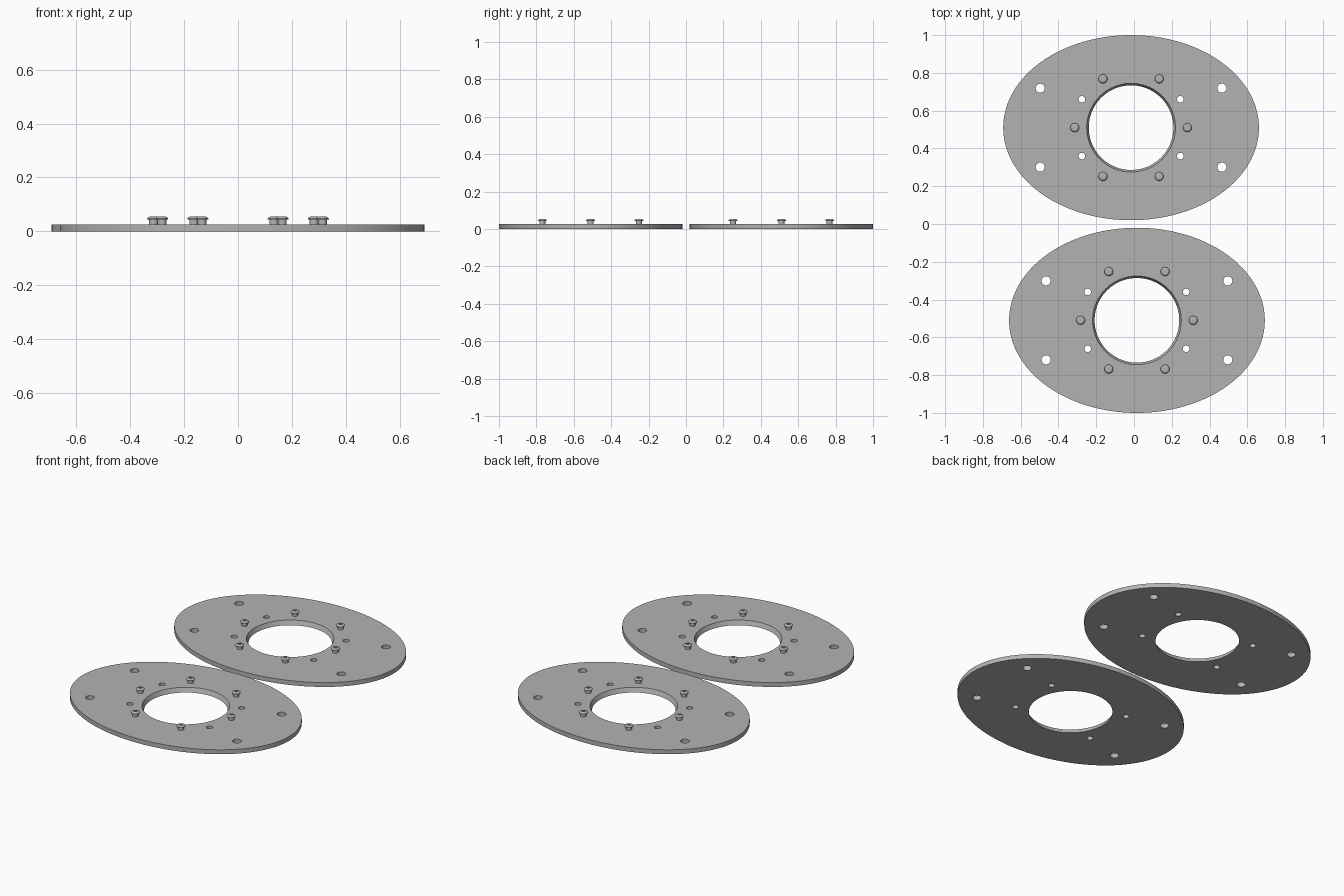
import bpy, bmesh, math

if "Cube" in bpy.data.objects:
    bpy.data.objects.remove(bpy.data.objects["Cube"])

CX, CY = 0.0155, 0.51          # plate centre offset
A, B, T = 0.677, 0.49, 0.026   # plate half axes and thickness

grey = bpy.data.materials.new("metal grey")
grey.diffuse_color = (0.45, 0.45, 0.45, 1)
grey.use_nodes = True
grey.node_tree.nodes["Principled BSDF"].inputs["Base Color"].default_value = grey.diffuse_color


def lathe(bm, profile, x=0, y=0, n=32, sx=1, sy=1):
    """Closed solid of revolution from (radius, z) points, bottom to top."""
    rings = [[bm.verts.new((x + r * sx * math.cos(2 * math.pi * i / n),
                            y + r * sy * math.sin(2 * math.pi * i / n), z))
              for i in range(n)] for r, z in profile]
    for lo, hi in zip(rings, rings[1:]):
        for i in range(n):
            j = (i + 1) % n
            bm.faces.new((lo[i], lo[j], hi[j], hi[i]))
    bm.faces.new(rings[0][::-1])
    bm.faces.new(rings[-1])


def finish(bm, name):
    mesh = bpy.data.meshes.new(name)
    bm.to_mesh(mesh)
    bm.free()
    mesh.materials.append(grey)
    ob = bpy.data.objects.new(name, mesh)
    bpy.context.collection.objects.link(ob)
    return ob


def smooth(ob):
    bpy.ops.object.select_all(action='DESELECT')
    ob.select_set(True)
    bpy.context.view_layer.objects.active = ob
    bpy.ops.object.shade_smooth_by_angle(angle=math.radians(25))


def polar(r, deg):
    return r * math.cos(math.radians(deg)), r * math.sin(math.radians(deg))


# Cutter: tapered centre bore, four mounting holes, four small holes
bm = bmesh.new()
slope = 0.011 / T
lathe(bm, [(0.224 - 0.02 * slope, -0.02), (0.235 + 0.02 * slope, T + 0.02)], n=96)
for sx in (-1, 1):
    for sy in (-1, 1):
        lathe(bm, [(0.024, -0.02), (0.024, T + 0.02)], sx * 0.481, sy * 0.209)
for deg in (30, 150, 210, 330):
    lathe(bm, [(0.0175, -0.02), (0.0175, T + 0.02)], *polar(0.301, deg))
cutter = finish(bm, "hole_cutter")
cutter.hide_render = True

# Oval plate
bm = bmesh.new()
lathe(bm, [(1, 0), (1, T)], n=160, sx=A, sy=B)
plate = finish(bm, "back_plate")
mod = plate.modifiers.new("holes", 'BOOLEAN')
mod.operation, mod.solver, mod.object = 'DIFFERENCE', 'EXACT', cutter
bpy.context.view_layer.objects.active = plate
bpy.ops.object.modifier_apply(modifier=mod.name)
bpy.data.objects.remove(cutter)
smooth(plate)

# Six button-head bolts with a shallow socket
bolt_profile = [(0.0165, T - 0.004), (0.0165, 0.043), (0.0235, 0.043), (0.0235, 0.047),
                (0.0205, 0.051), (0.015, 0.054), (0.009, 0.054), (0.009, 0.049)]
bm = bmesh.new()
for k in range(6):
    lathe(bm, bolt_profile, *polar(0.298, 60 * k), n=24)
bolts = finish(bm, "back_bolts")
smooth(bolts)

# Place the back set and a matching front set
for ob in (plate, bolts):
    ob.location = (-CX, CY, 0)
    twin = ob.copy()
    twin.name = ob.name.replace("back", "front")
    twin.location = (CX, -CY, 0)
    bpy.context.collection.objects.link(twin)
